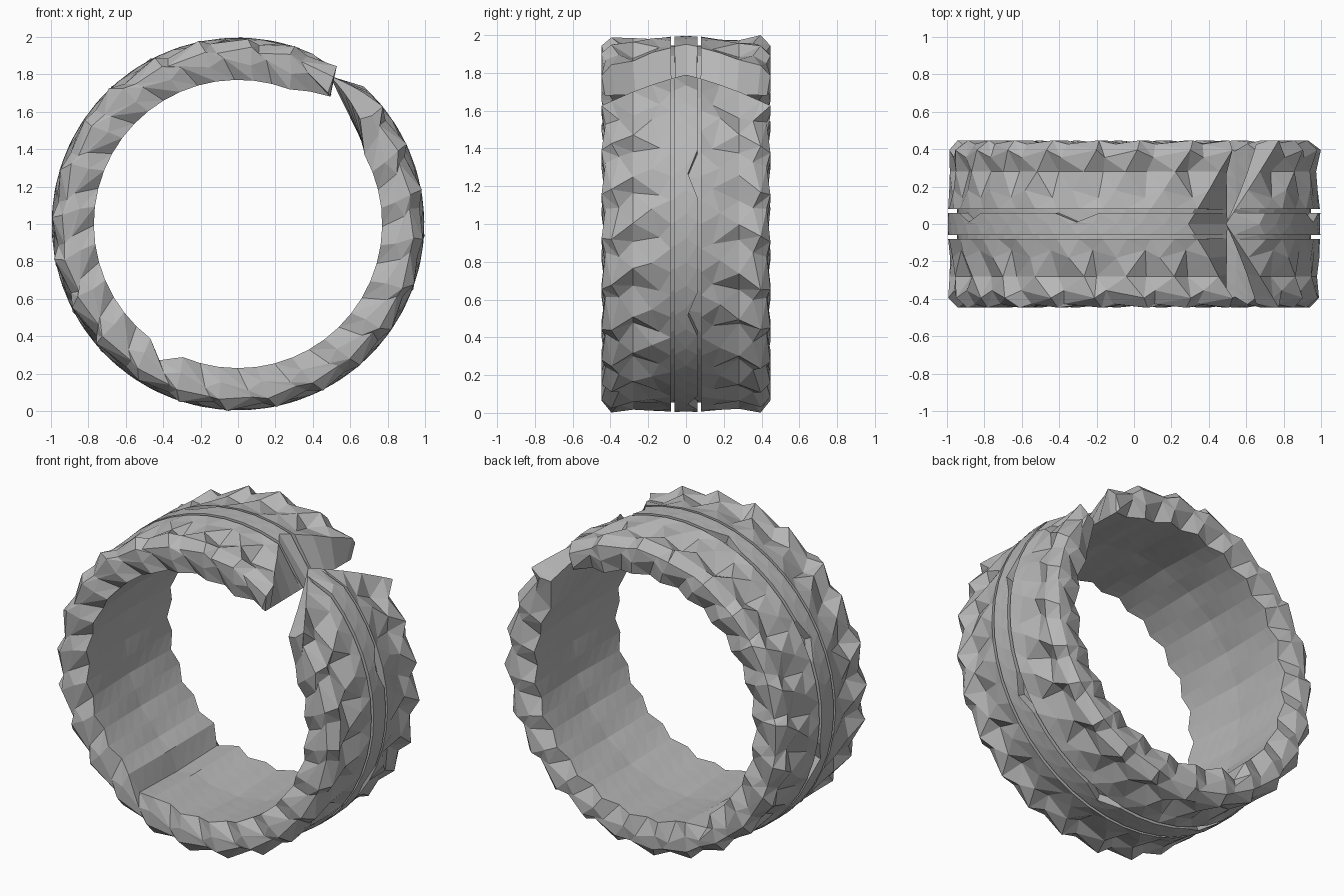
import bpy, bmesh, math, random

old = bpy.data.objects.get("Cube")
if old:
    bpy.data.objects.remove(old, do_unlink=True)
random.seed(4)

grey = bpy.data.materials.new("rubber_grey")
grey.use_nodes = True
colour = (0.47, 0.47, 0.47, 1)
grey.diffuse_color = colour
grey.node_tree.nodes["Principled BSDF"].inputs["Base Color"].default_value = colour

STEPS = 46
START, END = math.radians(57), math.radians(399)
STEP = (END - START) / STEPS
SHEAR = 0.28      # how far the chevron tread leads at the centre
LAG = 0.05        # how far the inner wall trails

# Half tread profile: y, radius, sideways dent, radial dent, dent delay
HALF = [(0, .995, 0, 0, 0), (.06, .995, 0, 0, 0), (.06, .945, 0, 0, 0),
        (.08, .945, 0, 0, 0), (.08, .993, 0, 0, 0), (.18, .99, .04, .015, -.02),
        (.28, .985, .0, .055, .03), (.395, 1, .04, .03, .05),
        (.447, .945, .02, .015, .06)]
EDGE = HALF[-1][0]


def place(y, r, angle):
    return (r * math.cos(angle), y, 1 + r * math.sin(angle))


def section(i):
    """One cross-section: tread points, two side points, inner points."""
    odd = i % 2
    angle = START + STEP * i
    tread, inner = [], []
    # Inner radius with a flared start and one step
    inner_r = {0: .84, 1: .805, 25: .84}.get(i, .77)
    for side, (y, r, dy, dr, delay) in mirrored:
        lead = SHEAR * max(0, 1 - y / .42)
        yy, rr = y - odd * dy, r - odd * dr
        # Triangular nicks along one side of the central rib
        if y == .06 and side > 0 and i % 6 == 5:
            yy = .01
        if y > .1:
            rr += random.uniform(-.012, .004)
            lead += random.uniform(-.025, .025) * (0 < i < STEPS)
        tread.append(place(side * yy, min(rr, 1), angle + lead + odd * delay))
        wall = inner_r + .022 * (1 - y / EDGE) * (1 + odd) / 2
        inner.append(place(side * y * (.87 if odd else .96), wall, angle - LAG))
    sides = [place(side * (.432 if odd else .447), .89 if odd else .85,
                   angle - LAG / 2 + .04 * odd) for side in (-1, 1)]
    return tread, inner, sides


def tapered_section():
    """Last cross-section: both walls run together into a central point."""
    tread, inner = [], []
    for side, (y, *_) in mirrored:
        rim = y / EDGE
        a = END + .335 * (1 - rim)
        tread.append(place(side * y, .93 + .065 * rim, a))
        inner.append(place(side * y * .95, .93 - .07 * rim, a + .03 * rim))
    sides = [place(side * EDGE, .92, END) for side in (-1, 1)]
    return tread, inner, sides


mirrored = [(-1, p) for p in HALF[:0:-1]] + [(1, p) for p in HALF]
count = len(mirrored)
bm = bmesh.new()
rings = []
for tread, inner, sides in [section(i) for i in range(STEPS)] + [tapered_section()]:
    loop = tread + [sides[1]] + inner[::-1] + [sides[0]]
    rings.append([bm.verts.new(p) for p in loop])

# Skin between neighbouring cross-sections, creased the same way on both halves
n = len(rings[0])
for a, b in zip(rings, rings[1:]):
    for j in range(n):
        k = (j + 1) % n
        if j < count // 2:
            bm.faces.new((a[j], a[k], b[j]))
            bm.faces.new((a[k], b[k], b[j]))
        else:
            bm.faces.new((a[j], a[k], b[k]))
            bm.faces.new((a[j], b[k], b[j]))

# Blunt cap at the start and wedge face at the tapered end
for ring in (rings[0], rings[-1]):
    low = ring[count + 1:count * 2 + 1][::-1]
    for j in range(count - 1):
        bm.faces.new((ring[j + 1], ring[j], low[j], low[j + 1]))
    bm.faces.new((ring[0], ring[-1], low[0]))
    bm.faces.new((ring[count - 1], low[-1], ring[count]))

bmesh.ops.remove_doubles(bm, verts=bm.verts[:], dist=.0005)
bmesh.ops.recalc_face_normals(bm, faces=bm.faces[:])
mesh = bpy.data.meshes.new("split_tyre")
bm.to_mesh(mesh)
bm.free()
mesh.materials.append(grey)
tyre = bpy.data.objects.new("split_tyre", mesh)
bpy.context.collection.objects.link(tyre)
